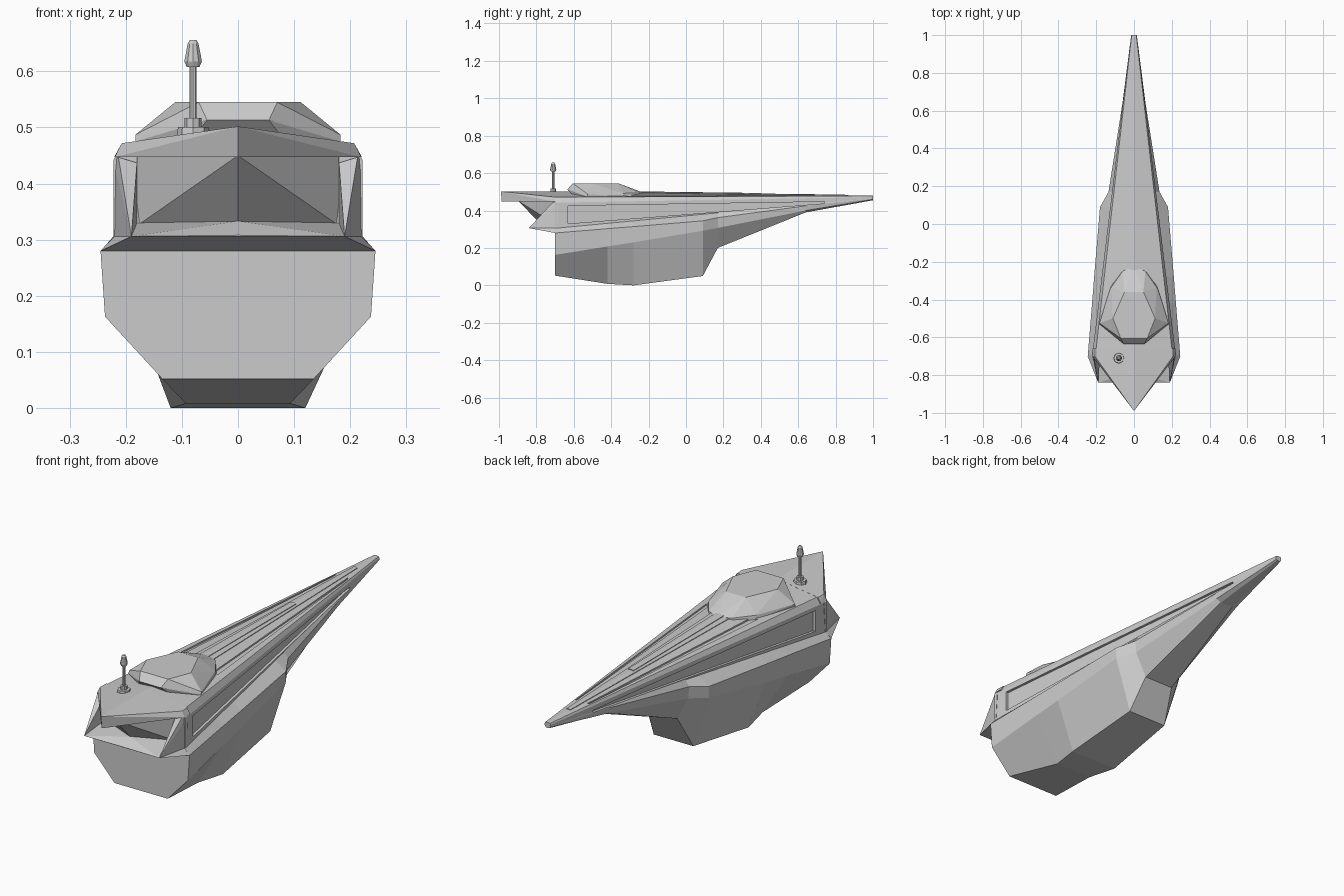
import bpy, bmesh
from mathutils import Vector

if "Cube" in bpy.data.objects:
    bpy.data.objects.remove(bpy.data.objects["Cube"])


def finish(name, bm):
    bmesh.ops.recalc_face_normals(bm, faces=bm.faces)
    me = bpy.data.meshes.new(name)
    bm.to_mesh(me)
    bm.free()
    ob = bpy.data.objects.new(name, me)
    bpy.context.collection.objects.link(ob)
    return ob


def solid(name, pts, mirror=False):
    """Convex faceted block around a few corner points."""
    if mirror:
        pts = list(pts) + [(-x, y, z) for x, y, z in pts if x > 0]
    bm = bmesh.new()
    for p in pts:
        bm.verts.new(p)
    res = bmesh.ops.convex_hull(bm, input=bm.verts)
    junk = {v for v in res["geom_interior"] if isinstance(v, bmesh.types.BMVert)}
    if junk:
        bmesh.ops.delete(bm, geom=list(junk), context='VERTS')
    bmesh.ops.dissolve_limit(bm, angle_limit=0.01, verts=bm.verts, edges=bm.edges)
    return finish(name, bm)


def loft(name, rings):
    bm = bmesh.new()
    vs = [[bm.verts.new(p) for p in r] for r in rings]
    n = len(vs[0])
    for a, b in zip(vs, vs[1:]):
        for i in range(n):
            j = (i + 1) % n
            bm.faces.new((a[i], a[j], b[j], b[i]))
    bm.faces.new(vs[0])
    bm.faces.new(vs[-1])
    return finish(name, bm)


def both_sides(half):
    return half + [(-x, y, z) for x, y, z in reversed(half) if x > 0]


def frac(y):
    return (y + 0.7) / 1.7


def side_x(y):
    return 0.222 - 0.207 * frac(y)


def roof_z(x, y):
    t = frac(y)
    k = abs(x) / (0.205 - 0.193 * t)
    return (0.502 - 0.022 * t) * (1 - k) + (0.472 + 0.006 * t) * k


# Main hull: straight tapering upper wedge over a faceted keel
# each row: y, flare (x, z), chine (x, z), keel (x, z)
keel = [
    (-0.70, .245, .280, .237, .163, .135, .052),
    (-0.42, .222, .303, .217, .208, .093, .008),
    (-0.28, .211, .314, .207, .230, .120, .000),
    (0.09, .180, .345, .178, .292, .100, .050),
    (0.17, .135, .362, .130, .307, .075, .200),
    (0.64, .061, .425, .058, .400, .032, .390),
    (1.00, .015, .464, .013, .460, .008, .455),
]
rings = []
for y, fx, fz, cx, cz, kx, kz in keel:
    t = frac(y)
    rings.append(both_sides([
        (0, y, 0.502 - 0.022 * t),
        (0.205 - 0.193 * t, y, 0.472 + 0.006 * t),
        (side_x(y), y, 0.442 + 0.030 * t),
        (side_x(y), y, 0.305 + 0.161 * t),
        (fx, y, fz), (cx, y, cz), (kx, y, kz)]))
hull = loft("hull", rings)

# Recessed side panels and roof grooves
cutters = []
for s in (1, -1):
    pts = [(s * (side_x(y) + d), y, z) for d in (-0.012, 0.03)
           for y, z in ((-.63, .33), (-.63, .425), (.74, .447), (.74, .438))]
    cutters.append(solid("side_panel_cutter", pts))
    pts = [(s * x, y, roof_z(x, y) + d) for d in (-0.007, 0.03)
           for x, y in ((.105, -.33), (.130, -.33), (.028, .75), (.034, .75))]
    cutters.append(solid("roof_groove_cutter", pts))
for c in cutters:
    c.hide_render = True
    c.hide_viewport = True
    m = hull.modifiers.new("recess", 'BOOLEAN')
    m.operation = 'DIFFERENCE'
    m.solver = 'EXACT'
    m.object = c

# Stepped spine along the roof
for name, w0, w1, y0, y1, h in (("spine_base", .048, .010, -.3, .85, .003),
                                ("spine_ridge", .022, .014, -.3, .40, .006)):
    pts = [(x, y, roof_z(x, y) + d) for d in (-.01, h)
           for x, y in ((w0, y0), (w1, y1), (0, y0), (0, y1))]
    solid(name, pts, True)

# Pointed roof overhang
solid("roof_overhang", [(.205, -.66, .472), (.221, -.66, .447), (.207, -.70, .472),
                        (.220, -.70, .447), (0, -.66, .502), (0, -.99, .502),
                        (0, -.985, .447)], True)

# Raked V window, deck lip and corner pillars of the bow bay
solid("bay_window", [(.18, -.71, .45), (.18, -.695, .325), (.18, -.66, .45),
                     (.18, -.66, .325), (0, -.895, .45), (0, -.775, .325)], True)
solid("deck_lip", [(.19, -.84, .306), (.245, -.70, .280), (.222, -.69, .306),
                   (.18, -.70, .330), (0, -.785, .333), (0, -.84, .308),
                   (0, -.69, .280)], True)
for s in (1, -1):
    solid("bay_pillar", [(s * x, y, z) for x, y, z in (
        (.19, -.84, .306), (.213, -.71, .447), (.222, -.68, .442), (.222, -.69, .305),
        (.18, -.71, .437), (.18, -.70, .328))])

# Faceted cabin on the roof
solid("cabin", [(.085, -.60, .475), (.055, -.635, .513), (.070, -.605, .545),
                (.183, -.53, .475), (.183, -.525, .487), (.112, -.50, .545),
                (.125, -.335, .475), (.120, -.335, .492), (.050, -.36, .545),
                (.065, -.25, .475), (.060, -.25, .495), (0, -.225, .494),
                (0, -.225, .475)], True)


# Antenna mast
def turned(name, stages, sides):
    for r0, r1, z0, z1 in stages:
        bpy.ops.mesh.primitive_cone_add(vertices=sides, radius1=r0, radius2=r1,
                                        depth=z1 - z0,
                                        location=(-.08, -.71, (z0 + z1) / 2))
        bpy.context.object.name = name


turned("antenna_base", [(.029, .027, .482, .501), (.015, .015, .500, .517)], 8)
turned("antenna_pole", [(.0065, .0065, .515, .612)], 10)
turned("antenna_tip", [(.012, .0165, .608, .618), (.0165, .010, .618, .650),
                       (.010, .006, .650, .656)], 10)
